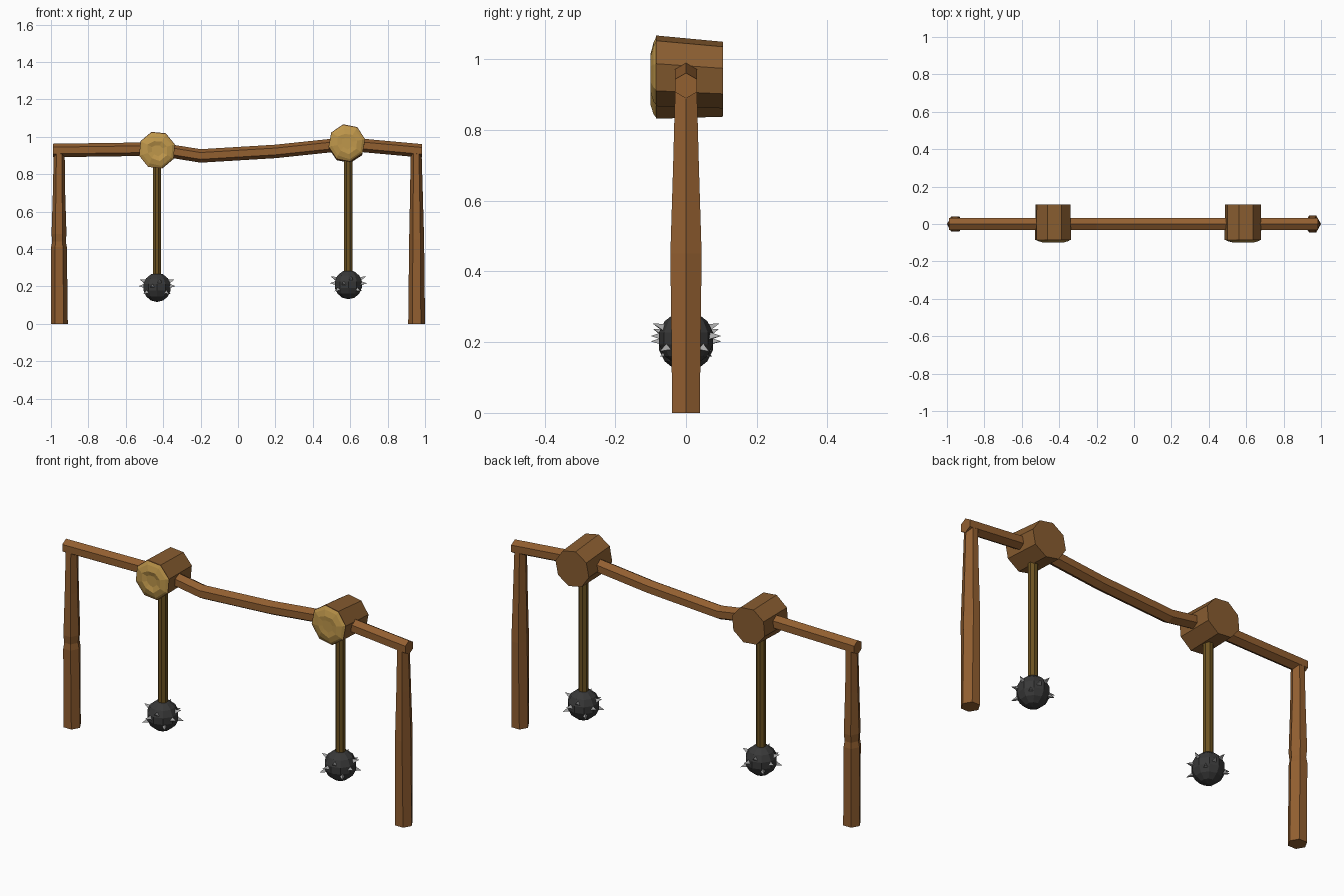
import bpy, bmesh
from math import pi, sin, cos, radians
from mathutils import Vector

if "Cube" in bpy.data.objects:
    bpy.data.objects.remove(bpy.data.objects["Cube"])


def material(name, rgb):
    m = bpy.data.materials.new(name)
    m.diffuse_color = (*rgb, 1)
    m.use_nodes = True
    m.node_tree.nodes["Principled BSDF"].inputs["Base Color"].default_value = m.diffuse_color
    return m


WOOD = material("wood", (0.29, 0.115, 0.03))
BLOCK = material("block_wood", (0.25, 0.11, 0.03))
GOLD = material("end_grain", (0.52, 0.31, 0.07))
ROPE = material("rope", (0.15, 0.085, 0.015))
IRON = material("iron", (0.04, 0.04, 0.04))
STEEL = material("steel", (0.4, 0.4, 0.4))


def finish(name, bm, *mats):
    bmesh.ops.recalc_face_normals(bm, faces=bm.faces)
    me = bpy.data.meshes.new(name)
    bm.to_mesh(me)
    bm.free()
    for m in mats:
        me.materials.append(m)
    ob = bpy.data.objects.new(name, me)
    bpy.context.collection.objects.link(ob)
    return ob


def loft(name, stations, sides, u, v, mat, turn=0.0):
    """Skin rings given as (centre, radius along u, radius along v)."""
    bm = bmesh.new()
    u, v = Vector(u), Vector(v)
    rings = []
    for c, ru, rv in stations:
        rings.append([bm.verts.new(Vector(c) + u * ru * cos(turn + 2 * pi * i / sides)
                                   + v * rv * sin(turn + 2 * pi * i / sides))
                      for i in range(sides)])
    for a, b in zip(rings, rings[1:]):
        for i in range(sides):
            j = (i + 1) % sides
            bm.faces.new((a[i], a[j], b[j], b[i]))
    bm.faces.new(rings[0])
    bm.faces.new(rings[-1])
    return finish(name, bm, mat)


# Crooked crossbeam
beam = [(-0.99, .927), (-0.43, .935), (-0.2, .898), (0.2, .922), (0.58, .962), (0.985, .925)]
loft("crossbeam", [((x, 0, z), .036, .036) for x, z in beam], 6, (0, 0, 1), (0, 1, 0), WOOD)

# Hexagonal posts; the left one has a carved notch
left = [(0, -.955, .045, .045), (.41, -.957, .042, .047), (.44, -.957, .036, .042),
        (.48, -.957, .040, .047), (.70, -.957, .033, .040), (.93, -.956, .029, .035)]
right = [(0, .955, .045, .045), (.45, .955, .040, .051), (.70, .954, .034, .042),
         (.93, .952, .029, .035)]
for name, post in (("left_post", left), ("right_post", right)):
    loft(name, [((x, 0, z), rx, ry) for z, x, rx, ry in post], 6, (1, 0, 0), (0, 1, 0), WOOD)


def hanging_mace(side, x, z, turn, slope, ball_x, ball_z, dent):
    # Octagonal block threaded on the beam
    loft(side + "_block", [((x, -.085, z), .1, .102), ((x, .105, z - slope), .098, .096)],
         8, (1, 0, 0), (0, 0, 1), BLOCK, turn)

    # Uneven carved end-grain face
    bm = bmesh.new()
    rings = []
    for r, y, n in ((.099, -.084, 0), (.084, -.092, .06), (.055, -.1, .14), (.03, dent, .2)):
        rings.append([bm.verts.new((x + r * (1 + n * sin(3 * i)) * cos(turn + i * pi / 4), y,
                                    z + r * (1 + n * cos(2 * i)) * sin(turn + i * pi / 4)))
                      for i in range(8)])
    for a, b in zip(rings, rings[1:]):
        for i in range(8):
            j = (i + 1) % 8
            bm.faces.new((a[i], a[j], b[j], b[i]))
    bm.faces.new(rings[-1])
    bm.faces.new(rings[0])
    finish(side + "_block_face", bm, GOLD)

    # Hanging shaft
    loft(side + "_shaft", [((ball_x, 0, ball_z), .024, .024), ((ball_x, 0, z), .024, .024)],
         8, (1, 0, 0), (0, 1, 0), ROPE, pi / 8)

    # Faceted iron ball
    centre = Vector((ball_x, 0, ball_z))
    bm = bmesh.new()
    bmesh.ops.create_uvsphere(bm, u_segments=10, v_segments=7, radius=.078)
    bmesh.ops.translate(bm, verts=bm.verts, vec=centre)
    finish(side + "_ball", bm, IRON)

    # Three-sided spikes in a staggered belt
    bm = bmesh.new()
    for i in range(12):
        az, el = i * pi / 6 + .2, radians((24, -20, 4)[i % 3])
        d = Vector((cos(az) * cos(el), sin(az) * cos(el), sin(el)))
        geo = bmesh.ops.create_cone(bm, cap_ends=True, segments=3, radius1=.016, radius2=0,
                                    depth=.04)
        rot = d.to_track_quat('Z', 'Y').to_matrix()
        bmesh.ops.rotate(bm, verts=geo["verts"], matrix=rot, cent=(0, 0, 0))
        bmesh.ops.translate(bm, verts=geo["verts"], vec=centre + d * .085)
    bmesh.ops.remove_doubles(bm, verts=bm.verts, dist=1e-5)
    finish(side + "_spikes", bm, STEEL)


hanging_mace("left", -.433, .929, .3, 0, -.433, .195, -.093)
hanging_mace("right", .582, .967, .2, .012, .59, .21, -.098)
